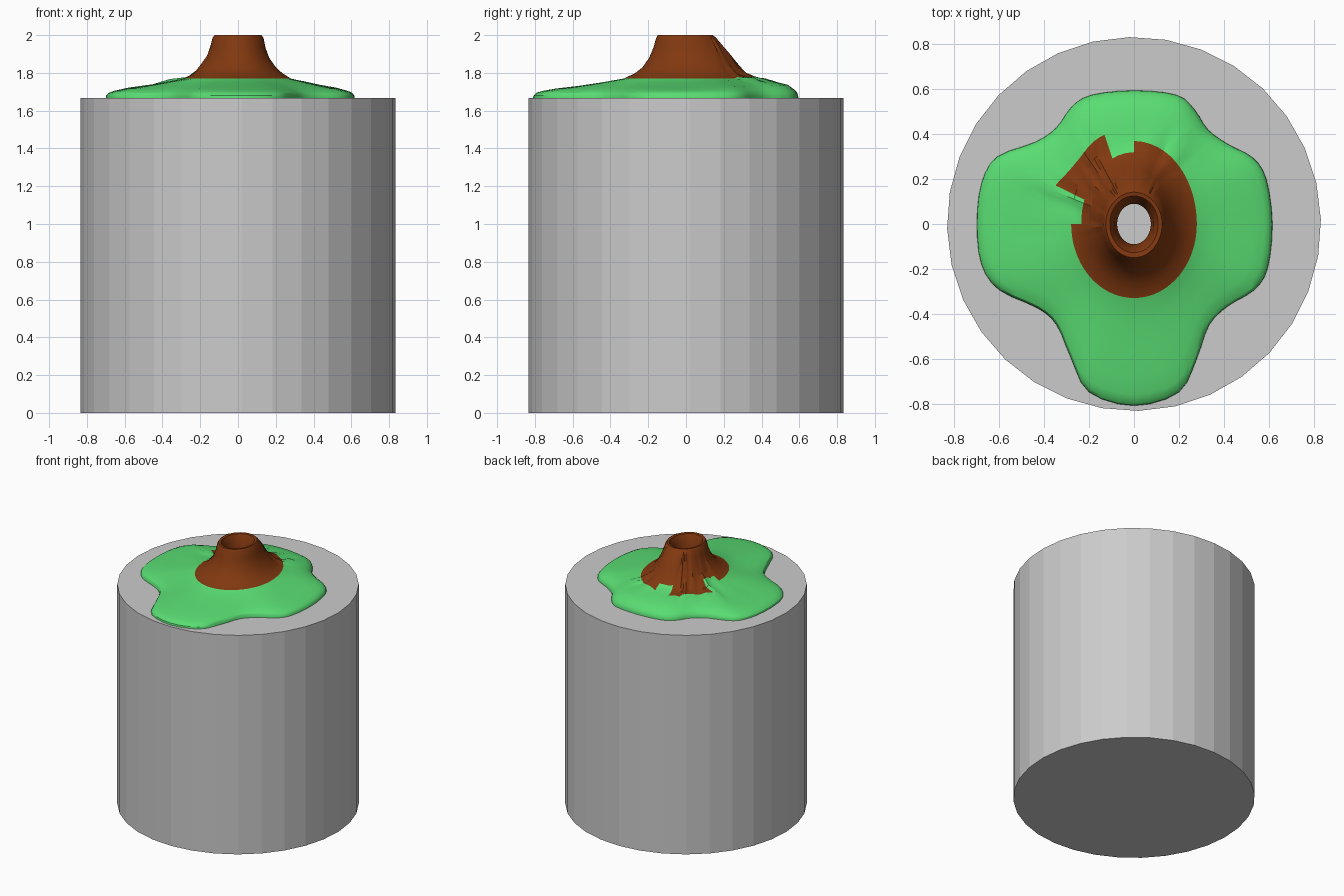
import bpy, bmesh, math, random
from mathutils import Vector

if "Cube" in bpy.data.objects:
    bpy.data.objects.remove(bpy.data.objects["Cube"])

random.seed(4)
TOP = 1.667


def material(name, rgb):
    m = bpy.data.materials.new(name)
    m.diffuse_color = (*rgb, 1)
    m.use_nodes = True
    m.node_tree.nodes["Principled BSDF"].inputs["Base Color"].default_value = m.diffuse_color
    return m


# Round pedestal
bpy.ops.mesh.primitive_cylinder_add(vertices=32, radius=0.833, depth=TOP,
                                    location=(0, 0, TOP / 2),
                                    rotation=(0, 0, math.radians(1.4)))
bpy.context.object.name = "pedestal"

# Shoreline of the four-lobed island, seen from above
SHORE = [(0, .595), (.19, .575), (.27, .51), (.33, .42), (.42, .355), (.53, .295),
         (.59, .2), (.617, 0), (.595, -.2), (.535, -.295), (.42, -.365), (.335, -.45),
         (.28, -.6), (.2, -.75), (0, -.81), (-.2, -.75), (-.28, -.6), (-.345, -.45),
         (-.43, -.375), (-.6, -.295), (-.68, -.18), (-.70, 0), (-.68, .18), (-.61, .3),
         (-.44, .365), (-.345, .43), (-.28, .52), (-.19, .575)]


def smooth_loop(points, steps):
    pts, out = [Vector(p) for p in points], []
    n = len(pts)
    for i in range(n):
        a, b, c, d = (pts[(i + k) % n] for k in (-1, 0, 1, 2))
        for s in range(steps):
            t = s / steps
            out.append(0.5 * (2 * b + (c - a) * t + (2 * a - 5 * b + 4 * c - d) * t * t
                              + (3 * b - a - 3 * c + d) * t ** 3))
    return out


def oval(p, rx, front, back):
    ry = back if p.y > 0 else front
    u = p.normalized()
    return u / math.hypot(u.x / rx, u.y / ry)


shore = smooth_loop(SHORE, 3)
N = len(shore)
FOOT = (.28, .33, .37)

# Grassy slope: rings from shoreline to volcano foot (blend, z)
rings = []
for blend, z in [(0, TOP), (.005, 1.68), (.035, 1.694), (.10, 1.704),
                 (.25, 1.717), (.5, 1.731), (.75, 1.749)]:
    ring = []
    for p in shore:
        q = p.lerp(oval(p, *FOOT), blend)
        lift = .02 * max(0, p.normalized().y) * min(1, blend * 4)
        ring.append(Vector((q.x, q.y, z + lift)))
    rings.append(ring)
foot_ring = len(rings)

# Volcano cone, rim and open throat (side, front, back radius, z)
for rx, front, back, z in [(*FOOT, 1.77), (.235, .27, .32, 1.798), (.20, .23, .28, 1.83),
                           (.165, .195, .245, 1.88), (.145, .172, .20, 1.935),
                           (.135, .158, .16, 1.985), (.125, .15, .142, 2.0),
                           (.108, .128, .125, 1.997), (.088, .105, .105, 1.955),
                           (.075, .09, .09, 1.87), (.075, .09, .09, TOP)]:
    rings.append([Vector((*oval(p, rx, front, back), z)) for p in shore])


def rugged(p):
    return -.3 < math.cos(math.atan2(p.y, p.x) - math.radians(120)) - .7


# Broken rock on the back and left slopes
for r in range(foot_ring - 1, foot_ring + 5):
    for i, p in enumerate(shore):
        if rugged(p):
            rings[r][i].z += random.uniform(-.008, .012)

bm = bmesh.new()
grid = [[bm.verts.new(v) for v in ring] for ring in rings]
edge = 0
for i in range(N):
    j = (i + 1) % N
    if i % 3 == 0:
        edge = random.choice((-1, 0, 0, 1)) if rugged(shore[i]) else 0
    for r in range(len(grid) - 1):
        f = bm.faces.new((grid[r][j], grid[r][i], grid[r + 1][i], grid[r + 1][j]))
        f.material_index = int(r >= foot_ring + edge)
bmesh.ops.recalc_face_normals(bm, faces=bm.faces)
if sum(f.normal.z for f in bm.faces) < 0:
    bmesh.ops.reverse_faces(bm, faces=bm.faces)
mesh = bpy.data.meshes.new("volcano_island")
bm.to_mesh(mesh)
bm.free()
mesh.materials.append(material("grass", (.10, .72, .17)))
mesh.materials.append(material("rock", (.22, .04, .005)))
island = bpy.data.objects.new("volcano_island", mesh)
bpy.context.collection.objects.link(island)
bpy.ops.object.select_all(action='DESELECT')
island.select_set(True)
bpy.context.view_layer.objects.active = island
bpy.ops.object.shade_smooth_by_angle(angle=math.radians(30))
